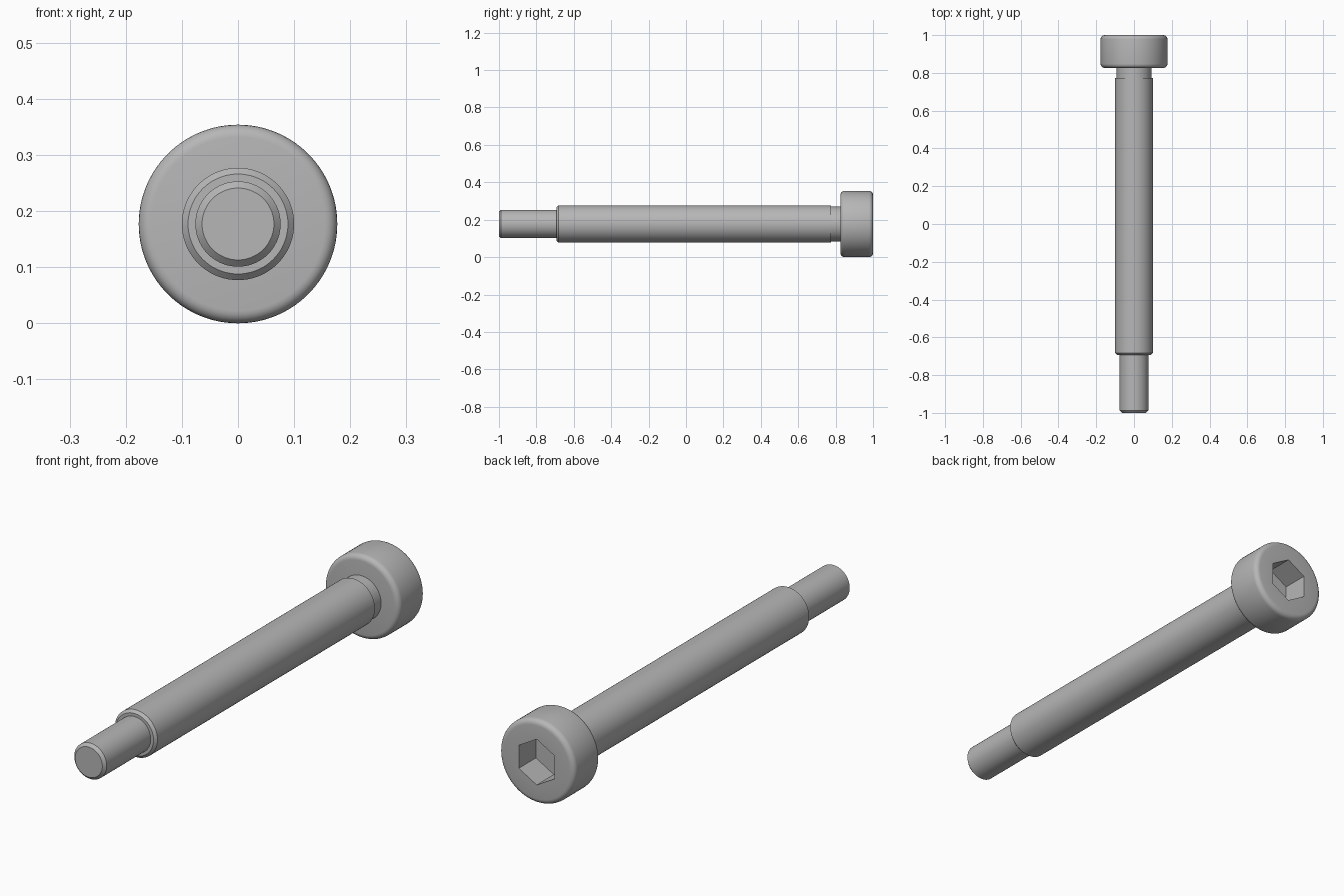
import bpy, bmesh
from math import sin, cos, pi, radians

SEGMENTS = 72          # multiple of six, so the hex corners fall on vertices
HEAD_R = 0.177
AXIS_Z = HEAD_R

cube = bpy.data.objects.get("Cube")
if cube:
    bpy.data.objects.remove(cube, do_unlink=True)

steel = bpy.data.materials.new("grey steel")
steel.use_nodes = True
grey = (0.47, 0.47, 0.47, 1)
steel.diffuse_color = grey
steel.node_tree.nodes["Principled BSDF"].inputs["Base Color"].default_value = grey


def round_radius(angle, size):
    return size


def hex_radius(angle, size):
    """Distance to a hexagon with flats 'size' from its centre, corner at the top."""
    return size / cos((angle - pi / 2) % (pi / 3) - pi / 6)


def lathe(name, rings):
    """Skin rings of (y, size, outline) along the y axis and cap both ends."""
    bm = bmesh.new()
    loops = []
    for y, size, outline in rings:
        loop = []
        for i in range(SEGMENTS):
            a = 2 * pi * i / SEGMENTS
            r = outline(a, size)
            loop.append(bm.verts.new((r * cos(a), y, r * sin(a))))
        loops.append(loop)
    for lower, upper in zip(loops, loops[1:]):
        for i in range(SEGMENTS):
            j = (i + 1) % SEGMENTS
            bm.faces.new((lower[i], lower[j], upper[j], upper[i]))
    bm.faces.new(loops[0])
    bm.faces.new(loops[-1])
    bmesh.ops.recalc_face_normals(bm, faces=bm.faces)
    mesh = bpy.data.meshes.new(name)
    bm.to_mesh(mesh)
    bm.free()
    mesh.materials.append(steel)
    obj = bpy.data.objects.new(name, mesh)
    obj.location.z = AXIS_Z
    bpy.context.collection.objects.link(obj)
    bpy.ops.object.select_all(action='DESELECT')
    obj.select_set(True)
    bpy.context.view_layer.objects.active = obj
    bpy.ops.object.shade_smooth_by_angle(angle=radians(30))
    return obj


# Shaft: chamfered tip, thread section, chamfered shoulder, relieved neck
shaft = [(-1, 0.064), (-0.988, 0.076), (-0.693, 0.076), (-0.693, 0.089),
         (-0.682, 0.1), (0.774, 0.1), (0.774, 0.093), (0.84, 0.093)]
lathe("shaft", [(y, r, round_radius) for y, r in shaft])

# Head: both rims rounded, then a hex socket sunk into the back
head_front, head_back, fillet, steps = 0.826, 1.0, 0.022, 5
head = []
for k in range(steps + 1):
    a = pi / 2 * k / steps
    head.append((head_front + fillet * (1 - cos(a)),
                 HEAD_R - fillet * (1 - sin(a)), round_radius))
head += [(head_front + head_back - y, r, f) for y, r, f in reversed(head)]
head += [(head_back, 0.084, hex_radius), (head_back - 0.115, 0.084, hex_radius)]
lathe("socket_head", head)
